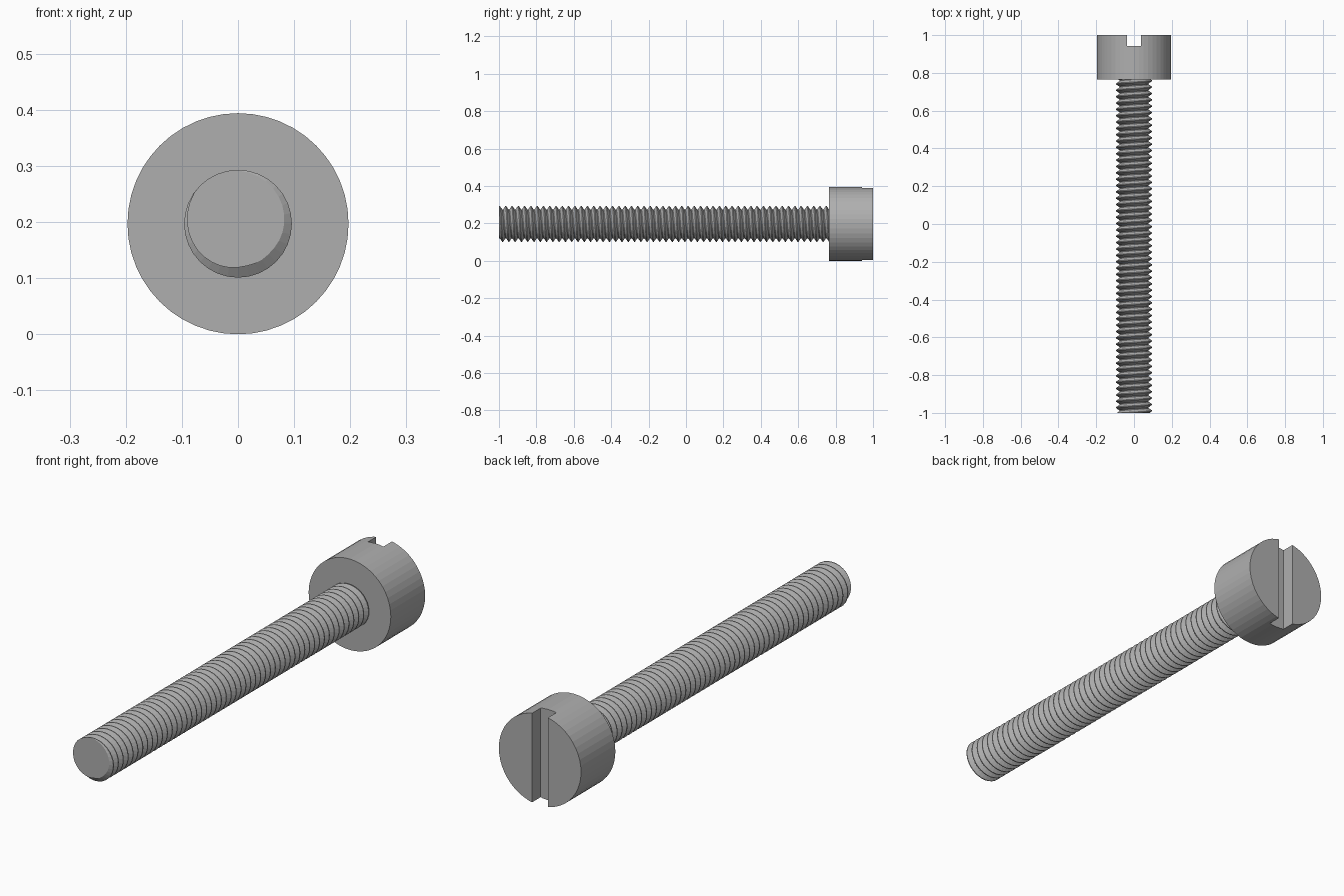
import bpy, bmesh, math
from mathutils import Matrix, Vector

if "Cube" in bpy.data.objects:
    bpy.data.objects.remove(bpy.data.objects["Cube"])

R_HEAD, Y_HEAD = 0.197, 0.765
R_MAJOR, R_MINOR = 0.096, 0.077
PITCH, STEPS = 0.0336, 32
CZ = R_HEAD

# Dark grey metal
metal = bpy.data.materials.new("dark_grey")
metal.diffuse_color = (0.43, 0.43, 0.43, 1)
metal.use_nodes = True
metal.node_tree.nodes["Principled BSDF"].inputs["Base Color"].default_value = metal.diffuse_color


def make_object(name, bm):
    bmesh.ops.recalc_face_normals(bm, faces=bm.faces[:])
    mesh = bpy.data.meshes.new(name)
    bm.to_mesh(mesh)
    bm.free()
    mesh.materials.append(metal)
    obj = bpy.data.objects.new(name, mesh)
    bpy.context.collection.objects.link(obj)
    return obj


# Head: faceted cylinder along y
bm = bmesh.new()
depth = 1 - Y_HEAD
bmesh.ops.create_cone(
    bm, cap_ends=True, segments=48, radius1=R_HEAD, radius2=R_HEAD, depth=depth,
    matrix=Matrix.Translation((0, Y_HEAD + depth / 2, CZ)) @ Matrix.Rotation(math.pi / 2, 4, 'X'))
head = make_object("screw_head", bm)

# Driver slot cut across the head
bm = bmesh.new()
bmesh.ops.create_cube(
    bm, size=1,
    matrix=Matrix.Translation((0, 0.992, CZ)) @ Matrix.Diagonal((0.075, 0.1, 0.6, 1)))
cutter = make_object("slot_cutter", bm)
cutter.hide_render = True
mod = head.modifiers.new("slot", 'BOOLEAN')
mod.operation = 'DIFFERENCE'
mod.solver = 'EXACT'
mod.object = cutter
bpy.context.view_layer.objects.active = head
head.select_set(True)
bpy.ops.object.modifier_apply(modifier=mod.name)
bpy.data.objects.remove(cutter)

# Threaded shank: V profile swept along a helix, overlapping turns welded
profile = [(-0.5, R_MINOR), (-0.44, R_MINOR), (-0.06, R_MAJOR), (0.06, R_MAJOR),
           (0.44, R_MINOR), (0.5, R_MINOR)]
turns = int((Y_HEAD + 1) / PITCH) + 5
start = -1 + PITCH / 12 - 2 * PITCH
bm = bmesh.new()
rows = []
for i in range(turns * STEPS + 1):
    a = 2 * math.pi * i / STEPS
    y = start + PITCH * i / STEPS
    rows.append([bm.verts.new((r * math.sin(a), y + u * PITCH, CZ + r * math.cos(a)))
                 for u, r in profile])
for r0, r1 in zip(rows, rows[1:]):
    for k in range(len(profile) - 1):
        bm.faces.new((r0[k], r0[k + 1], r1[k + 1], r1[k]))
bmesh.ops.remove_doubles(bm, verts=bm.verts[:], dist=1e-5)

# Trim both ends flat and cap them
for y, direction in ((-1, -1), (Y_HEAD + 0.01, 1)):
    cut = bmesh.ops.bisect_plane(
        bm, geom=bm.verts[:] + bm.edges[:] + bm.faces[:], dist=1e-6,
        plane_co=Vector((0, y, 0)), plane_no=Vector((0, direction, 0)), clear_outer=True)
    rim = [e for e in cut["geom_cut"] if isinstance(e, bmesh.types.BMEdge)]
    bmesh.ops.holes_fill(bm, edges=rim, sides=0)
make_object("threaded_shank", bm)
